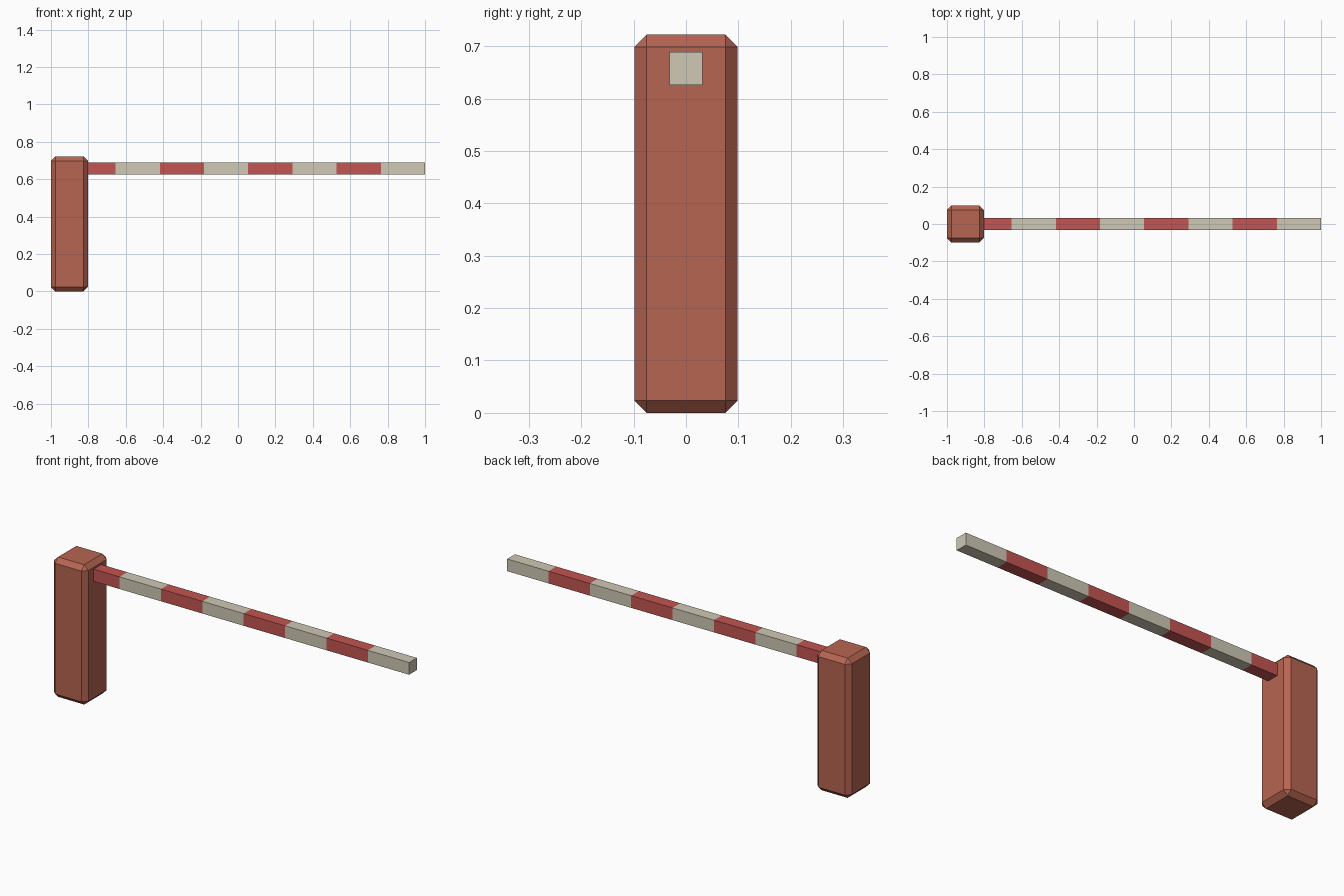
import bpy
import bmesh
from mathutils import Matrix, Vector

if "Cube" in bpy.data.objects:
    bpy.data.objects.remove(bpy.data.objects["Cube"])


def material(name, color):
    mat = bpy.data.materials.new(name)
    mat.diffuse_color = (*color, 1.0)
    mat.use_nodes = True
    mat.node_tree.nodes["Principled BSDF"].inputs["Base Color"].default_value = mat.diffuse_color
    return mat


def box(name, low, high, mat, chamfer=0.0):
    """Flat-faced box between two corners, with optional chamfered edges."""
    low, high = Vector(low), Vector(high)
    bm = bmesh.new()
    bmesh.ops.create_cube(bm, size=1.0, matrix=Matrix.Translation((low + high) / 2)
                          @ Matrix.Diagonal((*(high - low), 1.0)))
    if chamfer:
        bmesh.ops.bevel(bm, geom=bm.edges[:], offset=chamfer, segments=1,
                        affect='EDGES', profile=0.5)
    mesh = bpy.data.meshes.new(name)
    bm.to_mesh(mesh)
    bm.free()
    mesh.materials.append(mat)
    obj = bpy.data.objects.new(name, mesh)
    bpy.context.collection.objects.link(obj)
    return obj


terracotta = material("terracotta", (0.47, 0.13, 0.085))
red = material("red", (0.55, 0.09, 0.085))
cream = material("cream", (0.62, 0.58, 0.46))

# Chamfered upright post
box("post", (-1.0, -0.0985, 0.0), (-0.803, 0.0985, 0.722), terracotta, 0.0235)

# Barrier arm: eight alternating blocks, the first starting inside the post
START, COUNT = -0.891, 8
step = (1.0 - START) / COUNT
for i in range(COUNT):
    x = START + i * step
    box(f"arm_block_{i + 1}", (x, -0.0315, 0.626), (x + step, 0.0315, 0.689),
        cream if i % 2 else red)
